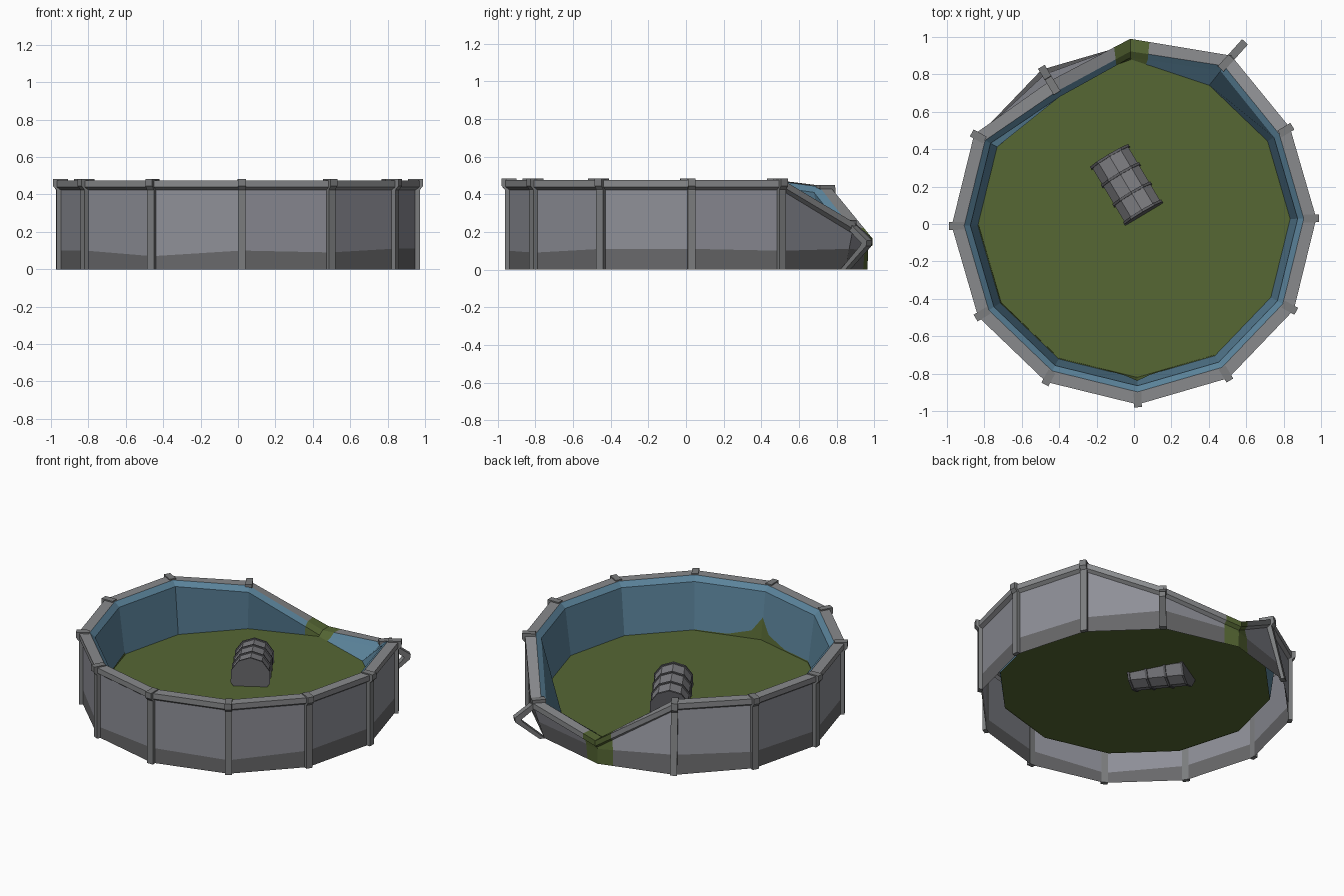
import bpy, bmesh, math
from mathutils import Vector, Matrix

if "Cube" in bpy.data.objects:
    bpy.data.objects.remove(bpy.data.objects["Cube"])


def material(name, rgb):
    m = bpy.data.materials.new(name)
    m.diffuse_color = (*rgb, 1)
    m.use_nodes = True
    m.node_tree.nodes["Principled BSDF"].inputs["Base Color"].default_value = m.diffuse_color
    return m


WALL = material("wall grey", (0.27, 0.275, 0.31))
RIM = material("rim grey", (0.25, 0.255, 0.265))
DIRT = material("dirty grey", (0.14, 0.14, 0.145))
POST = material("post grey", (0.2, 0.205, 0.21))
LINER = material("liner blue", (0.105, 0.23, 0.33))
ALGAE = material("algae green", (0.093, 0.136, 0.034))
BARREL = material("barrel grey", (0.21, 0.21, 0.225))
HOOP = material("hoop grey", (0.12, 0.12, 0.13))


def make(name, verts, faces, mats, idx=None, fix=False):
    me = bpy.data.meshes.new(name)
    me.from_pydata([tuple(v) for v in verts], [], faces)
    for m in mats:
        me.materials.append(m)
    if idx:
        for p, i in zip(me.polygons, idx):
            p.material_index = i
    if fix:
        bm = bmesh.new()
        bm.from_mesh(me)
        bmesh.ops.recalc_face_normals(bm, faces=bm.faces)
        bm.to_mesh(me)
        bm.free()
    ob = bpy.data.objects.new(name, me)
    bpy.context.collection.objects.link(ob)
    return ob


CENTRE = Vector((0, 0.01, 0))
FLOOR_Z = 0.14


def direction(deg):
    a = math.radians(deg)
    return Vector((math.cos(a), math.sin(a), 0))


# Wall cross-sections: one per corner, with three collapsed corners at the back
band = [.11, .1, .11, .12, .12, .11, .1, .1, .07, .1, .09, .11]
bent = {2: (Vector((.52, .90, .245)), 55),
        3: (Vector((-.02, .99, .165)), 91),
        4: (Vector((-.45, .765, .44)), 121)}


def section(k):
    d = direction(30 * k + 1.2)
    base = CENTRE + d * 0.953
    top = CENTRE + d * 0.975 + Vector((0, 0, .475))
    foot = CENTRE + d * 0.835 + Vector((0, 0, FLOOR_Z))
    if k in bent:
        top, deg = bent[k]
        d = direction(deg)
    if k == 3:
        foot = CENTRE + d * 0.87 + Vector((0, 0, FLOOR_Z))
    up = Vector((0, 0, 1))
    wall_top = top - d * .022 - up * .052
    lip = top - d * .10 - up * .03
    lip.z = max(lip.z, FLOOR_Z + .004)
    dirt = base.lerp(wall_top, min(.9, band[k] / wall_top.z))
    return [base, dirt, wall_top, top - up * .036, top, top - d * .067, lip, foot]


corner = [section(k) for k in range(12)]


def between(a, b, t):
    return [p.lerp(q, t) for p, q in zip(a, b)]


# Extra sections either side of the breach bound the green spill
ring = corner[:3] + [between(corner[3], corner[2], .19), corner[3],
                     between(corner[3], corner[4], .2)] + corner[4:]
n, m = len(ring), len(ring[0])
verts = [p for s in ring for p in s]
faces, idx = [], []
part_colour = [2, 0, 1, 1, 1, 3, 3]
for i in range(n):
    j = (i + 1) % n
    for r in range(m - 1):
        faces.append((i * m + r, j * m + r, j * m + r + 1, i * m + r + 1))
        idx.append(4 if i in (3, 4) else part_colour[r])
make("pool_wall", verts, faces, [WALL, RIM, DIRT, LINER, ALGAE], idx)

# Murky water surface
make("water_surface", [s[-1] for s in ring], [tuple(range(n))], [ALGAE])

# Algae stains creeping up the liner
height = {6: .05, 7: .07, 8: .03, 9: .47, 10: .02}


def liner_point(k, f, t):
    a, b = corner[k % 12], corner[(k + 1) % 12]
    p = a[-1].lerp(b[-1], f).lerp(a[-2].lerp(b[-2], f), t)
    return p - (p - CENTRE).normalized() * .005


for k in range(6, 10):
    h0, h1 = height[k], height[k + 1]
    pts = [liner_point(k, 0, 0), liner_point(k, 1, 0), liner_point(k, 1, h1),
           liner_point(k, .85, min(h1, .17)), liner_point(k, .5, .03),
           liner_point(k, .15, min(h0, .17)), liner_point(k, 0, h0)]
    make("algae_stain", pts, [(0, 1, 4), (1, 2, 3), (1, 3, 4), (0, 4, 5), (0, 5, 6)], [ALGAE])


# Posts: a side outline in (outward, up), given thickness across
def post(name, origin, deg, outline, half=.021):
    d = direction(deg)
    t = Vector((-d.y, d.x, 0))
    c = len(outline)
    v = [origin + d * s + Vector((0, 0, z)) + t * h
         for h in (-half, half) for s, z in outline]
    f = [tuple(range(c)), tuple(range(2 * c - 1, c - 1, -1))]
    f += [(i, (i + 1) % c, (i + 1) % c + c, i + c) for i in range(c)]
    make(name, v, f, [POST], fix=True)


straight = [(.945, 0), (.972, 0), (.972, .425), (.99, .445), (.99, .483),
            (.91, .483), (.91, .462), (.945, .435)]
for k in range(12):
    if k not in bent:
        post("post", CENTRE, 30 * k + 1.2, straight)

# Post buckled outward, and post leaning inward
post("buckled_post", Vector((.50, .87, 0)), 48,
     [(-.05, 0), (-.015, 0), (.135, .125), (.14, .155), (.03, .235), (.03, .262),
      (-.055, .262), (-.055, .235), (.005, .215), (.10, .14), (.085, .12)])
post("leaning_post", Vector((-.45, .765, 0)), 121,
     [(.055, 0), (.088, 0), (.005, .385), (.022, .405), (.018, .45),
      (-.075, .45), (-.075, .43), (-.03, .40)])

# Half-sunken barrel with four hoops
axis = Vector((.185, -.31, .03)).normalized()
mid = Vector((-.04, .21, .185))


def drum(name, offset, length, radius, mat):
    bm = bmesh.new()
    bmesh.ops.create_cone(bm, cap_ends=True, segments=10, radius1=radius,
                          radius2=radius, depth=length)
    rot = axis.to_track_quat('Z', 'Y').to_matrix().to_4x4()
    bm.transform(Matrix.Translation(mid + axis * offset) @ rot)
    me = bpy.data.meshes.new(name)
    bm.to_mesh(me)
    bm.free()
    me.materials.append(mat)
    bpy.context.collection.objects.link(bpy.data.objects.new(name, me))


drum("barrel", 0, .35, .117, BARREL)
for off in (-.173, -.06, .06, .173):
    drum("barrel_hoop", off, .014, .125, HOOP)
